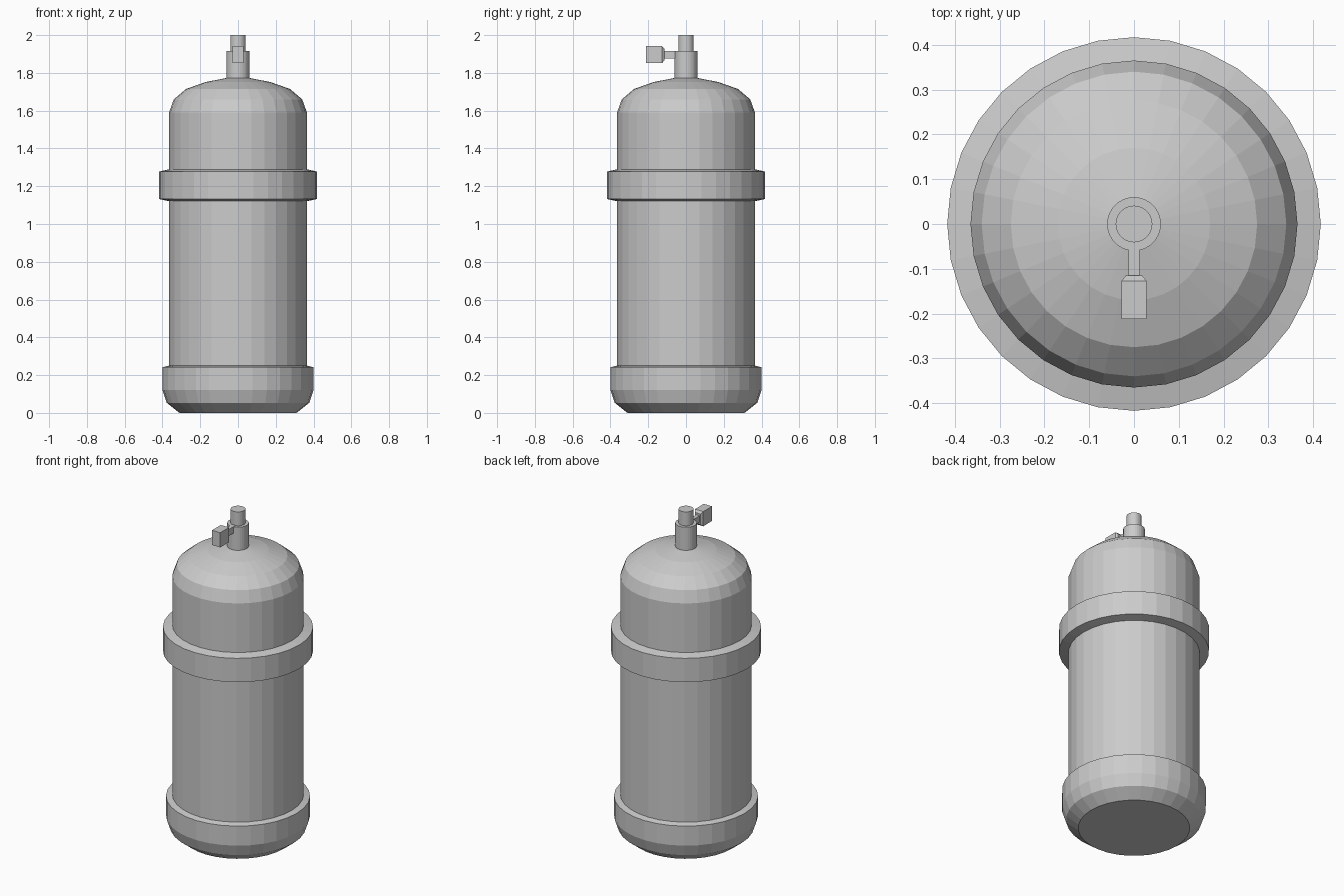
import bpy, bmesh
from math import cos, sin, tau

if "Cube" in bpy.data.objects:
    bpy.data.objects.remove(bpy.data.objects["Cube"])


def make_object(name, bm):
    bmesh.ops.recalc_face_normals(bm, faces=bm.faces)
    mesh = bpy.data.meshes.new(name)
    bm.to_mesh(mesh)
    bm.free()
    obj = bpy.data.objects.new(name, mesh)
    bpy.context.collection.objects.link(obj)
    return obj


def skin(bm, rings, closed=False):
    """Bridge consecutive vertex rings; cap the ends unless the loop is closed."""
    n = len(rings[0])
    pairs = list(zip(rings, rings[1:]))
    if closed:
        pairs.append((rings[-1], rings[0]))
    for a, b in pairs:
        for i in range(n):
            j = (i + 1) % n
            bm.faces.new((a[i], a[j], b[j], b[i]))
    if not closed:
        bm.faces.new(rings[0])
        bm.faces.new(rings[-1])


def lathe(name, profile, sides=32, closed=False):
    bm = bmesh.new()
    rings = [[bm.verts.new((r * cos(tau * i / sides), r * sin(tau * i / sides), z))
              for i in range(sides)] for r, z in profile]
    skin(bm, rings, closed)
    return make_object(name, bm)


# Tank body with faceted dome
lathe("tank_body", [(0.365, 0.2), (0.365, 1.59), (0.34, 1.66), (0.275, 1.715),
                    (0.17, 1.752), (0.05, 1.775)])

# Base cup with rounded foot
lathe("base_cup", [(0.31, 0), (0.377, 0.053), (0.40, 0.122), (0.40, 0.242),
                   (0.365, 0.25)])

# Raised strap around the body
lathe("strap_band", [(0.362, 1.12), (0.417, 1.132), (0.417, 1.278), (0.362, 1.29)],
      closed=True)

# Valve: stepped neck
lathe("valve_neck", [(0.06, 1.76), (0.06, 1.915), (0.041, 1.915), (0.041, 2.0)])

# Valve stem and knob, rectangular sections along -y: (y, half width, half height)
bm = bmesh.new()
sections = [(-0.04, 0.012, 0.02), (-0.115, 0.012, 0.02),
            (-0.115, 0.018, 0.032), (-0.127, 0.028, 0.045), (-0.212, 0.028, 0.045)]
rings = [[bm.verts.new((sx * w, y, 1.897 + sz * h))
          for sx, sz in ((-1, -1), (1, -1), (1, 1), (-1, 1))] for y, w, h in sections]
skin(bm, rings)
make_object("valve_knob", bm)
